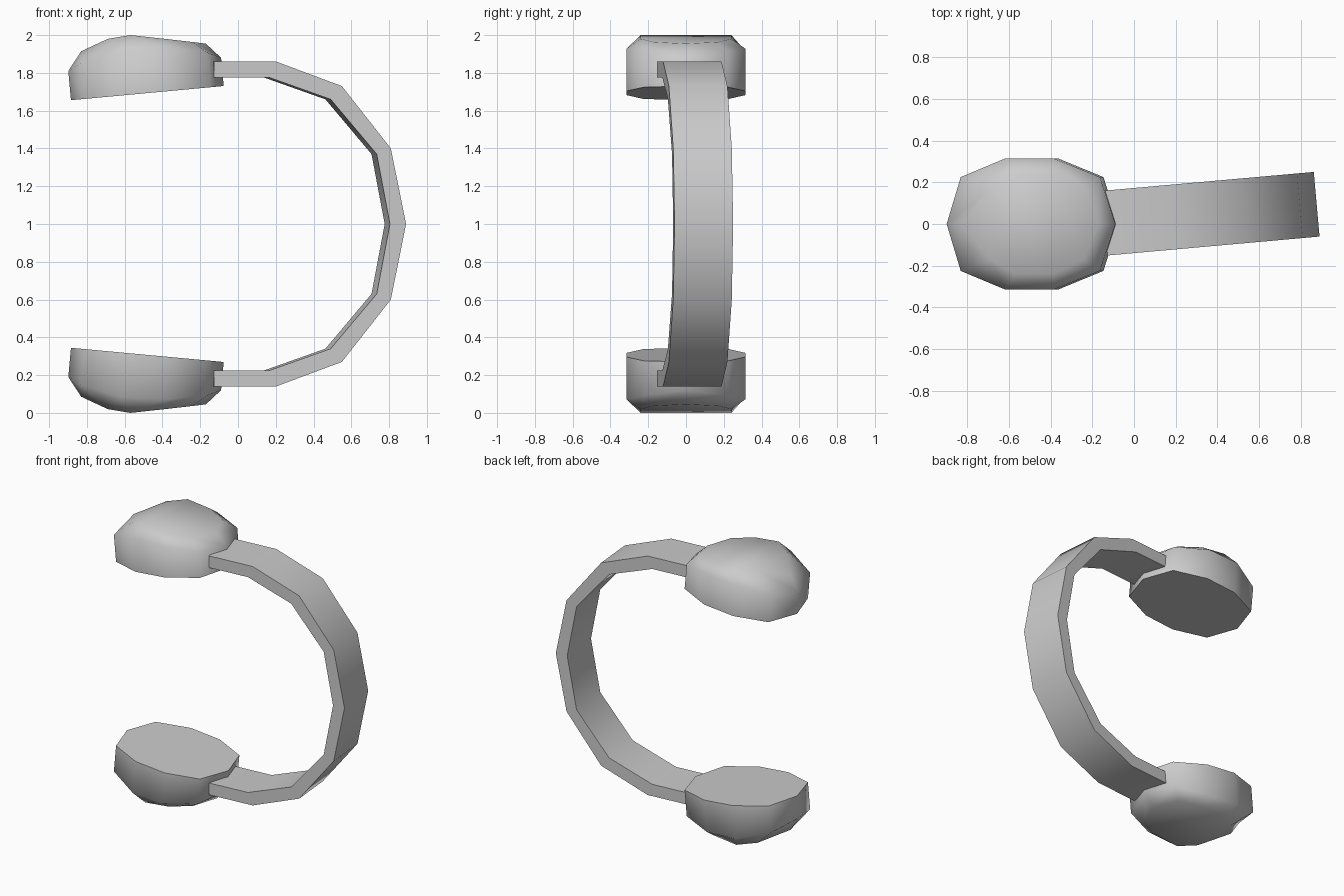
import bpy, bmesh, math
from mathutils import Matrix, Vector

if "Cube" in bpy.data.objects:
    bpy.data.objects.remove(bpy.data.objects["Cube"], do_unlink=True)

grey = bpy.data.materials.new("plain_grey")
grey.use_nodes = True
colour = (0.6, 0.6, 0.6, 1)
grey.diffuse_color = colour
grey.node_tree.nodes["Principled BSDF"].inputs["Base Color"].default_value = colour


def finish(bm, name, matrix, flip=False):
    """Place the mesh, optionally mirror it about mid height, shade it."""
    bm.transform(matrix)
    if flip:
        bm.transform(Matrix.Translation((0, 0, 2)) @ Matrix.Diagonal((1, 1, -1, 1)))
    bmesh.ops.recalc_face_normals(bm, faces=bm.faces)
    mesh = bpy.data.meshes.new(name)
    bm.to_mesh(mesh)
    bm.free()
    mesh.materials.append(grey)
    obj = bpy.data.objects.new(name, mesh)
    bpy.context.collection.objects.link(obj)
    bpy.ops.object.select_all(action='DESELECT')
    obj.select_set(True)
    bpy.context.view_layer.objects.active = obj
    bpy.ops.object.shade_smooth_by_angle(angle=math.radians(60))


def ring(bm, half):
    """Full loop from stations (u, y, w) running tip to tip on one side."""
    pts = half + [(u, -y, w) for u, y, w in half[-2:0:-1]]
    return [bm.verts.new(p) for p in pts]


def bridge(bm, a, b):
    n = len(a)
    for i in range(n):
        j = (i + 1) % n
        bm.faces.new((a[i], a[j], b[j], b[i]))


# Ear cups: flat pad, straight wall, bevel and a crown sloping to the band
plan = [(-.406, 0), (-.335, .225), (-.115, .315), (.115, .315), (.335, .225), (.406, 0)]
wall = [.155, .19, .235, .225, .185, .15]
crown = [(-.328, 0, .253), (-.182, .17, .305), (-.061, .24, .314),
         (.121, .24, .277), (.264, .17, .247), (.333, 0, .232)]


def ear_cup(name, flip):
    bm = bmesh.new()
    rim = ring(bm, [(u, y, 0) for u, y in plan])
    mid = ring(bm, [(u, y, w) for (u, y), w in zip(plan, wall)])
    top = ring(bm, crown)
    bridge(bm, rim, mid)
    bridge(bm, mid, top)
    bm.faces.new(rim)
    n = len(top)
    bm.faces.new((top[0], top[1], top[-1]))
    for i in range(1, 4):
        bm.faces.new((top[i], top[i + 1], top[n - i - 1], top[n - i]))
    bm.faces.new((top[4], top[5], top[6]))
    place = Matrix.Translation((-.48, 0, 1.693)) @ Matrix.Rotation(math.radians(-5.3), 4, 'Y')
    finish(bm, name, place, flip)


ear_cup("upper_ear_cup", False)
ear_cup("lower_ear_cup", True)

# Headband: rectangular section swept round a faceted arc, mirrored at mid height
outer = [(-.14, .86), (.19, .86), (.54, .73), (.80, .40), (.881, 0)]
inner = [(-.14, .775), (.155, .775), (.48, .66), (.725, .37), (.795, 0)]
outer += [(u, -h) for u, h in outer[-2::-1]]
inner += [(u, -h) for u, h in inner[-2::-1]]
bm = bmesh.new()
front, back = -.139, .172
sections = [[bm.verts.new(Vector((u, v, 1 + h)))
             for (u, h), v in ((o, front), (o, back), (i, back), (i, front))]
            for o, i in zip(outer, inner)]
for a, b in zip(sections, sections[1:]):
    bridge(bm, a, b)
bm.faces.new(sections[0])
bm.faces.new(sections[-1])
finish(bm, "headband", Matrix.Rotation(math.radians(5.1), 4, 'Z'))
